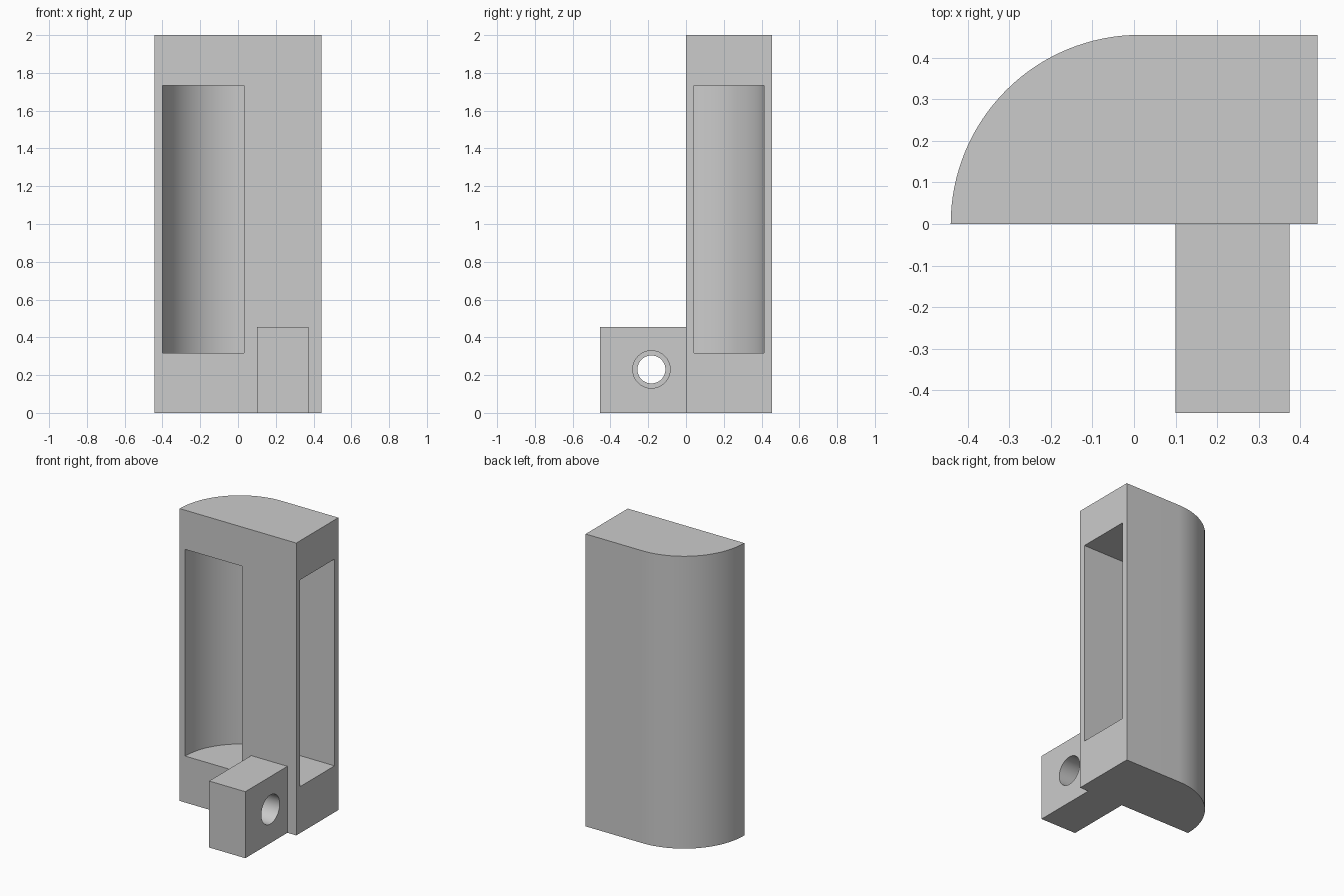
import bpy, bmesh, math
from mathutils import Matrix

cube = bpy.data.objects.get("Cube")
if cube:
    bpy.data.objects.remove(cube, do_unlink=True)

grey = bpy.data.materials.new("light_grey")
grey.use_nodes = True
grey.diffuse_color = (0.6, 0.6, 0.6, 1)
grey.node_tree.nodes["Principled BSDF"].inputs["Base Color"].default_value = grey.diffuse_color


def make(name, bm):
    bmesh.ops.recalc_face_normals(bm, faces=bm.faces)
    mesh = bpy.data.meshes.new(name)
    bm.to_mesh(mesh)
    bm.free()
    obj = bpy.data.objects.new(name, mesh)
    mesh.materials.append(grey)
    bpy.context.collection.objects.link(obj)
    return obj


def prism(name, outline, z0, z1):
    """Extrude an xy outline from z0 up to z1."""
    bm = bmesh.new()
    face = bm.faces.new([bm.verts.new((x, y, z0)) for x, y in outline])
    top = bmesh.ops.extrude_face_region(bm, geom=[face])["geom"]
    verts = [v for v in top if isinstance(v, bmesh.types.BMVert)]
    bmesh.ops.translate(bm, verts=verts, vec=(0, 0, z1 - z0))
    return make(name, bm)


def x_cylinder(name, radius, x0, x1, y, z):
    bm = bmesh.new()
    place = Matrix.Translation(((x0 + x1) / 2, y, z)) @ Matrix.Rotation(math.pi / 2, 4, "Y")
    bmesh.ops.create_cone(bm, cap_ends=True, segments=64, radius1=radius,
                          radius2=radius, depth=x1 - x0, matrix=place)
    return make(name, bm)


def quarter_arc(radius, cx, steps=32):
    """Arc from the left front corner round to the back."""
    angles = [math.pi - i / steps * math.pi / 2 for i in range(steps + 1)]
    return [(cx + radius * math.cos(a), radius * math.sin(a)) for a in angles]


def boolean(target, tool, operation):
    mod = target.modifiers.new(tool.name, "BOOLEAN")
    mod.operation = operation
    mod.solver = "EXACT"
    mod.object = tool
    tool.hide_render = True
    bpy.context.view_layer.objects.active = target
    bpy.ops.object.modifier_apply(modifier=mod.name)
    bpy.data.objects.remove(tool, do_unlink=True)


R, CX, W = 0.455, 0.014, 0.441

# Housing with one rounded back corner
housing = prism("housing", quarter_arc(R, CX) + [(W, R), (W, 0)], 0, 2)

# Mounting block at the foot, overlapping into the housing
block = prism("mounting_block", [(0.1, -R), (0.374, -R), (0.374, 0.1), (0.1, 0.1)], 0, 0.455)
boolean(housing, block, "UNION")

# Cavity open to the front and to the side
inner = [(x, y) for x, y in quarter_arc(0.414, CX)]
inner[0] = (inner[0][0], -0.02)
cavity = prism("cavity_cutter", inner + [(0.5, 0.414), (0.5, 0.042), (0.032, 0.042), (0.032, -0.02)],
               0.318, 1.732)
boolean(housing, cavity, "DIFFERENCE")

# Counterbored screw hole through the block
boolean(housing, x_cylinder("hole_cutter", 0.074, 0.05, 0.42, -0.183, 0.23), "DIFFERENCE")
boolean(housing, x_cylinder("counterbore_cutter", 0.099, 0.19, 0.42, -0.183, 0.23), "DIFFERENCE")

# Smooth curves, sharp edges
bpy.ops.object.select_all(action="DESELECT")
housing.select_set(True)
bpy.context.view_layer.objects.active = housing
bpy.ops.object.shade_smooth_by_angle(angle=math.radians(30))
